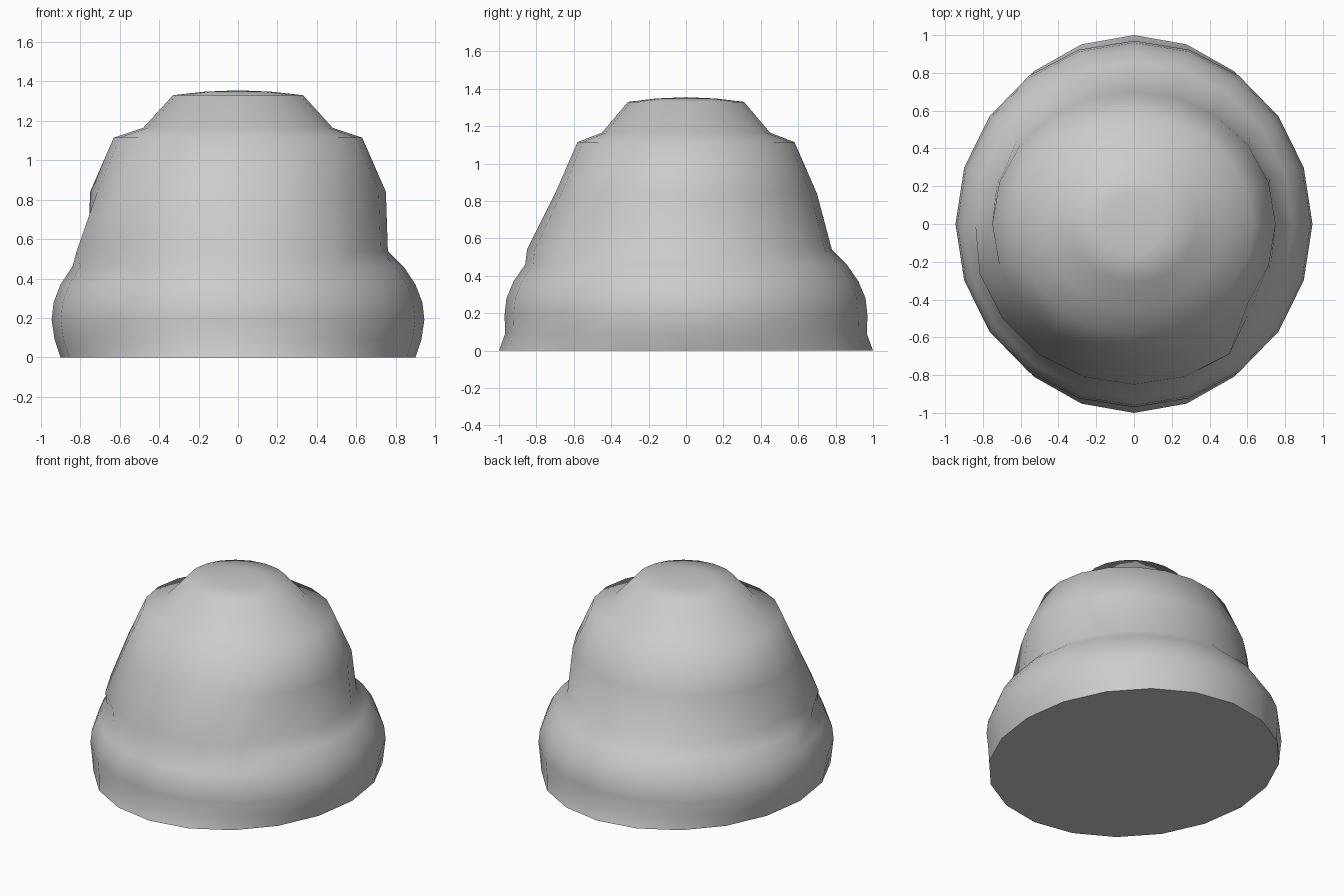
import bpy, bmesh, math

if "Cube" in bpy.data.objects:
    bpy.data.objects.remove(bpy.data.objects["Cube"])

SIDES = 20

# Elliptical body profile: height, half width, half depth
PROFILE = [
    (0.00, 0.90, 1.00), (0.09, 0.93, 0.967), (0.19, 0.945, 0.97),
    (0.28, 0.935, 0.96), (0.37, 0.90, 0.922), (0.46, 0.84, 0.86),
    (0.54, 0.76, 0.78), (0.84, 0.75, 0.70), (1.115, 0.63, 0.58),
    (1.165, 0.48, 0.45), (1.33, 0.33, 0.31), (1.348, 0.17, 0.16),
]


def body_ring(bm, z, rx, ry):
    ring = []
    for i in range(SIDES):
        a = 2 * math.pi * i / SIDES
        x, y = rx * math.cos(a), ry * math.sin(a)
        # Front skirt hangs out over the rim, from the left side round to front right
        if z == 0.54 and 11 <= i <= 17:
            x, y = 0.86 * math.cos(a), 0.85 * math.sin(a)
        ring.append(bm.verts.new((x, y, z)))
    return ring


bm = bmesh.new()
rings = [body_ring(bm, *p) for p in PROFILE]
for low, high in zip(rings, rings[1:]):
    for i in range(SIDES):
        j = (i + 1) % SIDES
        bm.faces.new((low[i], low[j], high[j], high[i]))

# Flat underside and shallow crown
bm.faces.new(rings[0][::-1])
tip = bm.verts.new((0, 0, 1.355))
for i in range(SIDES):
    bm.faces.new((rings[-1][i], rings[-1][(i + 1) % SIDES], tip))
bm.normal_update()

mesh = bpy.data.meshes.new("domed_body")
bm.to_mesh(mesh)
bm.free()
body = bpy.data.objects.new("domed_body", mesh)
bpy.context.collection.objects.link(body)

# Smooth body with a sharp bottom edge
bpy.context.view_layer.objects.active = body
body.select_set(True)
bpy.ops.object.shade_smooth_by_angle(angle=math.radians(60))
